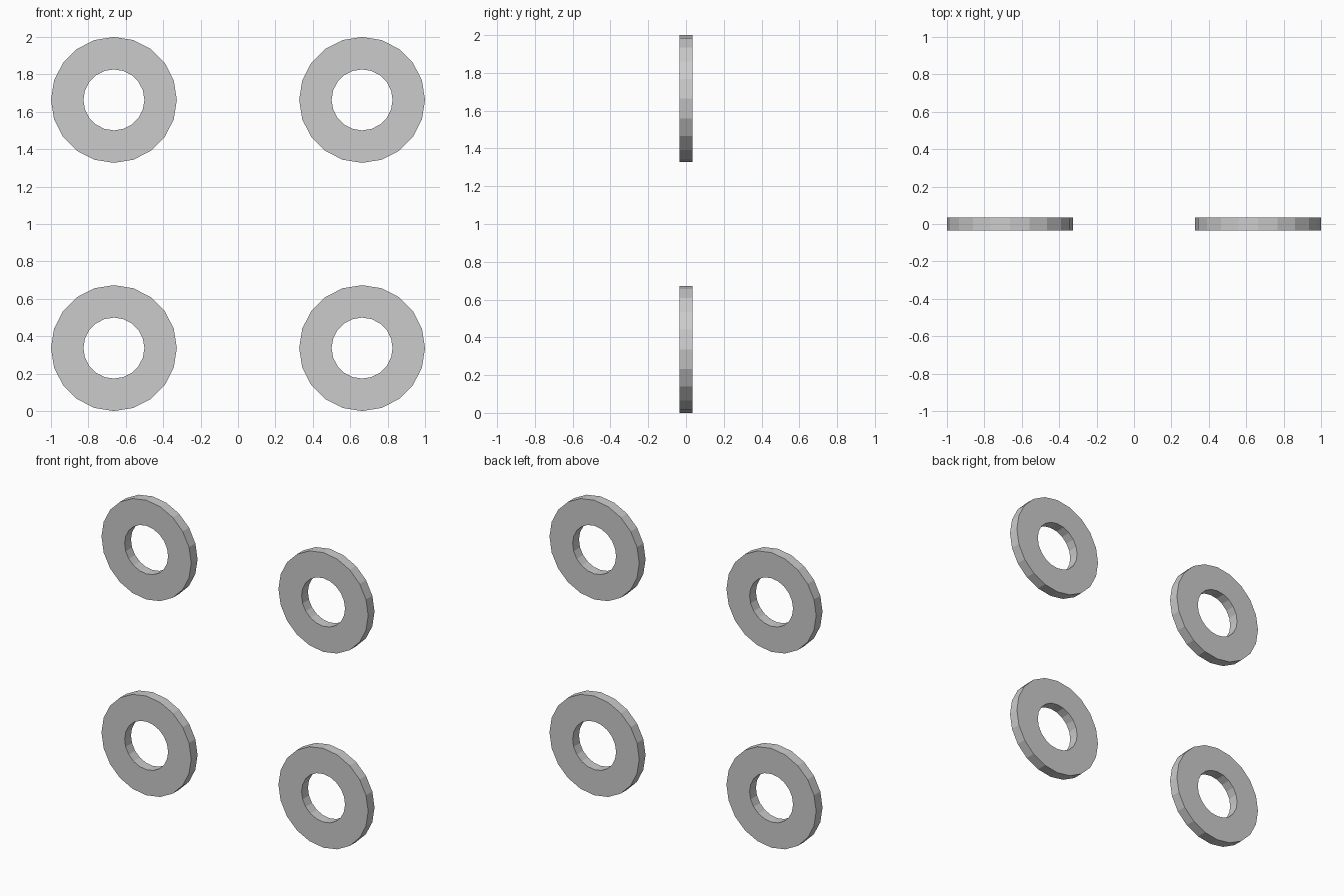
import bpy, bmesh
from math import cos, sin, tau

if "Cube" in bpy.data.objects:
    bpy.data.objects.remove(bpy.data.objects["Cube"])

SIDES = 20
OUTER, INNER, HALF = 0.3365, 0.163, 0.034
OFFSET = 1 - OUTER


def make_ring_mesh():
    # Square ring section swept around the y axis
    bm = bmesh.new()
    section = [(OUTER, -HALF), (OUTER, HALF), (INNER, HALF), (INNER, -HALF)]
    loops = [[bm.verts.new((r * cos(tau * i / SIDES), y, r * sin(tau * i / SIDES)))
              for r, y in section] for i in range(SIDES)]
    for i, a in enumerate(loops):
        b = loops[(i + 1) % SIDES]
        for j in range(4):
            k = (j + 1) % 4
            bm.faces.new((a[j], a[k], b[k], b[j]))
    bmesh.ops.recalc_face_normals(bm, faces=bm.faces)
    mesh = bpy.data.meshes.new("wheel_ring")
    bm.to_mesh(mesh)
    bm.free()
    return mesh


# Four identical rings, one at each corner
ring = make_ring_mesh()
for row, sz in (("lower", -1), ("upper", 1)):
    for side, sx in (("left", -1), ("right", 1)):
        obj = bpy.data.objects.new(f"{row}_{side}_ring", ring)
        obj.location = (sx * OFFSET, 0, 1 + sz * OFFSET)
        bpy.context.collection.objects.link(obj)
